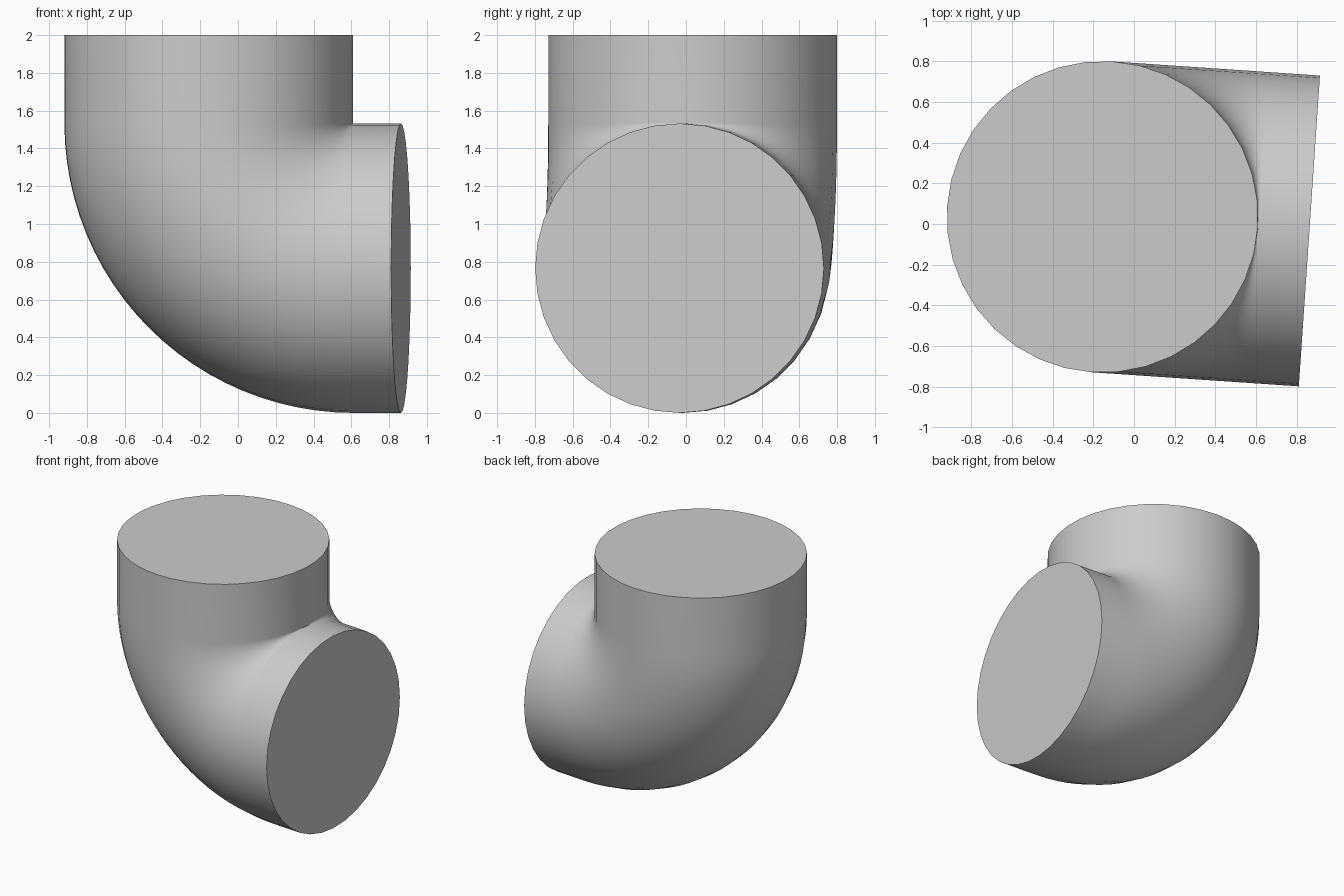
import bpy, bmesh, math
from mathutils import Vector

default = bpy.data.objects.get("Cube")
if default:
    bpy.data.objects.remove(default, do_unlink=True)

# Plain grey finish
grey = bpy.data.materials.new("plain_grey")
grey.use_nodes = True
colour = (0.6, 0.6, 0.6, 1)
grey.diffuse_color = colour
grey.node_tree.nodes["Principled BSDF"].inputs["Base Color"].default_value = colour

RADIUS, BEND = 0.766, 0.768    # pipe radius, centreline bend radius
SIDES, BEND_STEPS = 36, 24
TOP, REACH = 2.0, 1.02         # ends of the upright and level legs
axis = Vector((-0.155, 0.035, 0))
heading = Vector((1, -0.068, 0)).normalized()
side = Vector((-heading.y, heading.x, 0))
up = Vector((0, 0, 1))
bend_z = RADIUS + BEND

# Centreline stations: distance along heading, height, turn angle
stations = [(0, TOP, 0)]
for i in range(BEND_STEPS + 1):
    a = math.pi / 2 * i / BEND_STEPS
    stations.append((BEND * (1 - math.cos(a)), bend_z - BEND * math.sin(a), a))
stations.append((REACH, RADIUS, math.pi / 2))

# Sweep a circular section along the centreline
bm = bmesh.new()
rings = []
for reach, height, a in stations:
    centre = axis + heading * reach + up * height
    outward = heading * math.cos(a) + up * math.sin(a)
    ring = []
    for k in range(SIDES):
        t = 2 * math.pi * k / SIDES
        ring.append(bm.verts.new(centre + RADIUS * (outward * math.cos(t) + side * math.sin(t))))
    rings.append(ring)
for lower, upper in zip(rings, rings[1:]):
    for k in range(SIDES):
        n = (k + 1) % SIDES
        bm.faces.new((lower[k], lower[n], upper[n], upper[k]))

# Flat end caps
bm.faces.new(rings[0])
bm.faces.new(rings[-1])
bmesh.ops.recalc_face_normals(bm, faces=bm.faces)

mesh = bpy.data.meshes.new("pipe_elbow")
bm.to_mesh(mesh)
bm.free()
mesh.materials.append(grey)
elbow = bpy.data.objects.new("pipe_elbow", mesh)
bpy.context.collection.objects.link(elbow)
bpy.context.view_layer.objects.active = elbow
elbow.select_set(True)
bpy.ops.object.shade_smooth_by_angle(angle=math.radians(40))
